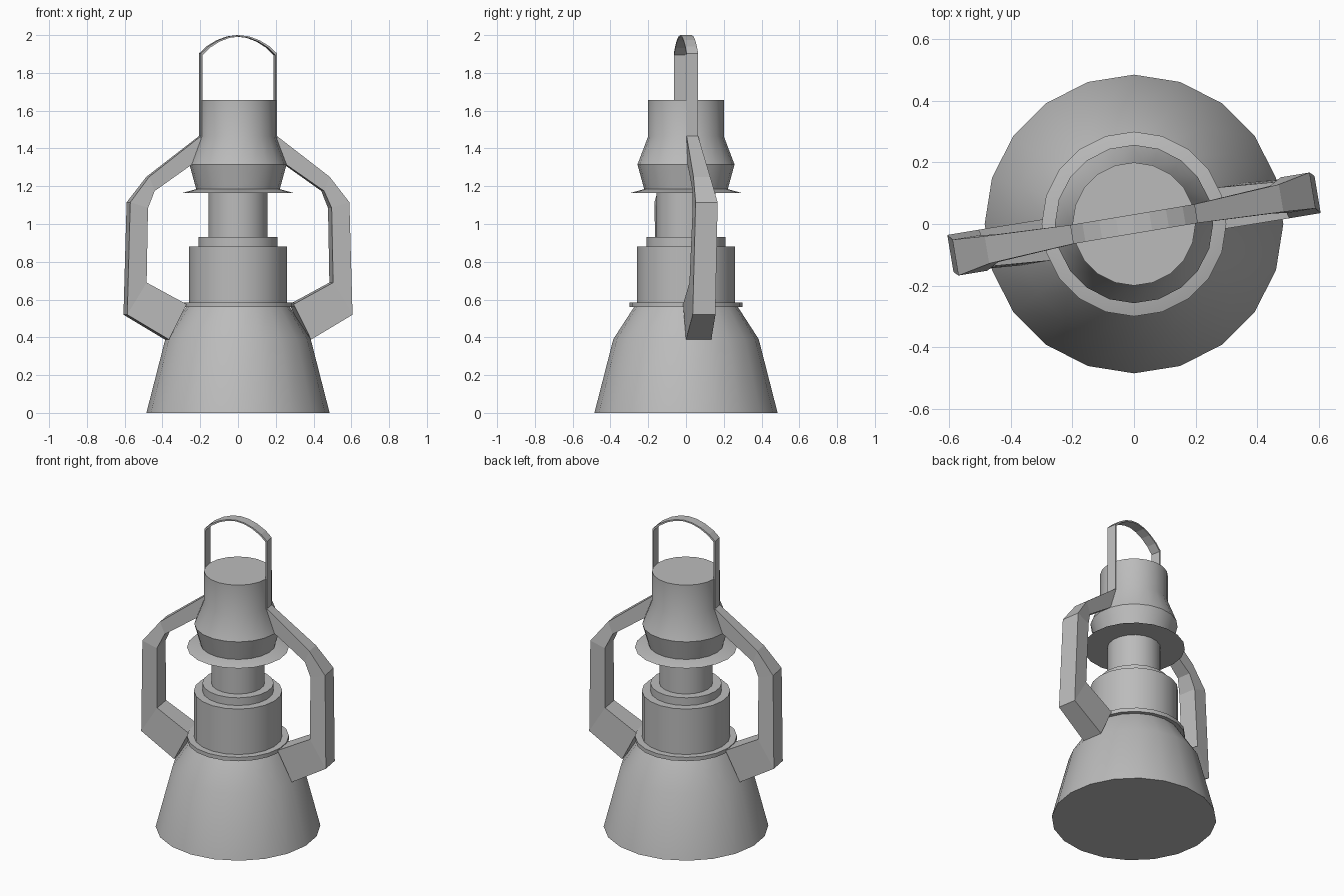
import bpy, bmesh, math
from mathutils import Matrix

if "Cube" in bpy.data.objects:
    bpy.data.objects.remove(bpy.data.objects["Cube"], do_unlink=True)

SIDES = 20
TILT = math.radians(9.5)   # the handle plane is turned about the vertical axis

metal = bpy.data.materials.new("grey_metal")
metal.use_nodes = True
metal.diffuse_color = (0.5, 0.5, 0.5, 1)
metal.node_tree.nodes["Principled BSDF"].inputs["Base Color"].default_value = (0.5, 0.5, 0.5, 1)


def finish(name, bm, smooth):
    bmesh.ops.recalc_face_normals(bm, faces=bm.faces)
    mesh = bpy.data.meshes.new(name)
    bm.to_mesh(mesh)
    bm.free()
    mesh.materials.append(metal)
    obj = bpy.data.objects.new(name, mesh)
    bpy.context.collection.objects.link(obj)
    if smooth:
        bpy.ops.object.select_all(action='DESELECT')
        obj.select_set(True)
        bpy.context.view_layer.objects.active = obj
        bpy.ops.object.shade_smooth_by_angle(angle=math.radians(smooth))
    return obj


def loft(bm, rings):
    """Skin a list of vertex rings and close both ends."""
    rings = [[bm.verts.new(p) for p in ring] for ring in rings]
    for a, b in zip(rings, rings[1:]):
        for i in range(len(a)):
            j = (i + 1) % len(a)
            bm.faces.new((a[i], a[j], b[j], b[i]))
    bm.faces.new(rings[0])
    bm.faces.new(rings[-1])


def lathe(name, profile):
    bm = bmesh.new()
    angles = [2 * math.pi * i / SIDES for i in range(SIDES)]
    loft(bm, [[(r * math.cos(a), r * math.sin(a), z) for a in angles] for r, z in profile])
    return finish(name, bm, 28)


def bar(name, sections, turn):
    """Rectangular bar; section = outer (u, z), inner (u, z), half width, sideways shift."""
    bm = bmesh.new()
    loft(bm, [[(ou, s - h, oz), (ou, s + h, oz), (iu, s + h, iz), (iu, s - h, iz)]
              for (ou, oz), (iu, iz), h, s in sections])
    bm.transform(Matrix.Rotation(turn, 4, 'Z'))
    return finish(name, bm, 0)


# Lantern body, bottom to top
lathe("base", [(0.485, 0), (0.385, 0.39), (0.272, 0.565)])
lathe("base_rim", [(0.3, 0.56), (0.3, 0.585)])
lathe("tank", [(0.26, 0.58), (0.26, 0.88)])
lathe("collar", [(0.21, 0.875), (0.21, 0.93)])
lathe("globe", [(0.157, 0.925), (0.157, 1.17)])
lathe("brim", [(0.3, 1.163), (0.22, 1.185)])
lathe("cap", [(0.22, 1.18), (0.257, 1.315), (0.2, 1.465), (0.2, 1.657)])

# Side arms, one turned half way round from the other
arm = [
    ((0.205, 1.465), (0.195, 1.355), 0.031, 0.0),
    ((0.485, 1.25), (0.455, 1.175), 0.045, 0.004),
    ((0.59, 1.115), (0.495, 1.085), 0.059, 0.012),
    ((0.604, 0.52), (0.5, 0.69), 0.061, -0.004),
    ((0.382, 0.388), (0.288, 0.575), 0.068, 0.004),
]
bar("left_arm", arm, TILT)
bar("right_arm", arm, TILT + math.pi)

# Thin carrying strap arching over the cap
half = [(0.205, 1.46), (0.205, 1.902), (0.165, 1.94), (0.11, 1.973), (0.055, 1.993)]
outer = half + [(0, 2.0)] + [(-u, z) for u, z in reversed(half)]
strap = [((u, z), (u * 0.955, z - (0.008 if z > 1.5 else 0)), 0.031, 0.0) for u, z in outer]
bar("carrying_strap", strap, TILT)
